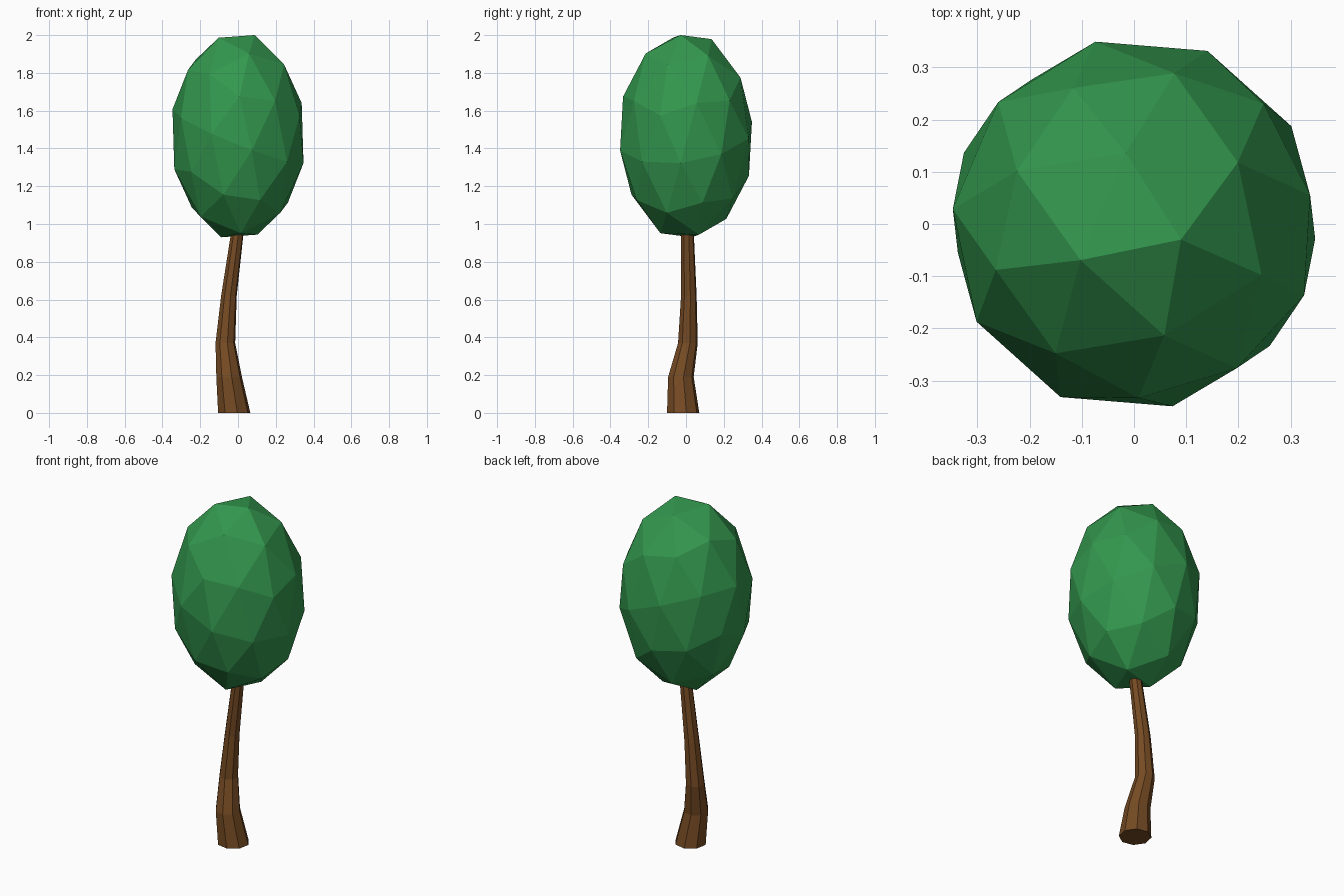
import bpy, bmesh, math
from mathutils import Matrix, Vector

if "Cube" in bpy.data.objects:
    bpy.data.objects.remove(bpy.data.objects["Cube"])


def material(name, rgb):
    m = bpy.data.materials.new(name)
    m.diffuse_color = (*rgb, 1)
    m.use_nodes = True
    m.node_tree.nodes["Principled BSDF"].inputs["Base Color"].default_value = m.diffuse_color
    return m


def add_object(name, bm, mat):
    bmesh.ops.recalc_face_normals(bm, faces=bm.faces)
    me = bpy.data.meshes.new(name)
    bm.to_mesh(me)
    bm.free()
    me.materials.append(mat)
    ob = bpy.data.objects.new(name, me)
    bpy.context.collection.objects.link(ob)
    return ob


# Canopy: low-poly icosphere, tilted, then stretched upwards
up = Vector((0.25, -0.083, 0.965)).normalized()
side = Vector((-0.77, -0.247, 0.60))
side = (side - up * side.dot(up)).normalized()
tilt = Matrix((side, up.cross(side), up)).transposed().to_4x4()
stretch = Matrix.Diagonal((0.36, 0.36, 0.555, 1))
bm = bmesh.new()
bmesh.ops.create_icosphere(bm, subdivisions=2, radius=1,
                           matrix=Matrix.Translation((0, 0, 1.465)) @ stretch @ tilt)
add_object("canopy", bm, material("leaf green", (0.033, 0.31, 0.076)))

# Trunk: bent, tapering tube lofted through eight-sided rings (z, x, y, radius)
SIDES = 8
RINGS = [(0, -0.02, -0.015, 0.087), (0.19, -0.047, -0.027, 0.069),
         (0.37, -0.067, 0.010, 0.053), (0.62, -0.048, 0.015, 0.042),
         (0.95, -0.004, 0.008, 0.034), (1.10, 0.012, 0.008, 0.028)]
bm = bmesh.new()
loops = []
for z, x, y, r in RINGS:
    angles = [2 * math.pi * (i + 0.25) / SIDES for i in range(SIDES)]
    loops.append([bm.verts.new((x + r * math.cos(a), y + r * math.sin(a), z)) for a in angles])
for low, high in zip(loops, loops[1:]):
    for i in range(SIDES):
        j = (i + 1) % SIDES
        bm.faces.new((low[i], low[j], high[j], high[i]))
bm.faces.new(loops[0][::-1])
bm.faces.new(loops[-1])
add_object("trunk", bm, material("bark brown", (0.18, 0.07, 0.017)))
